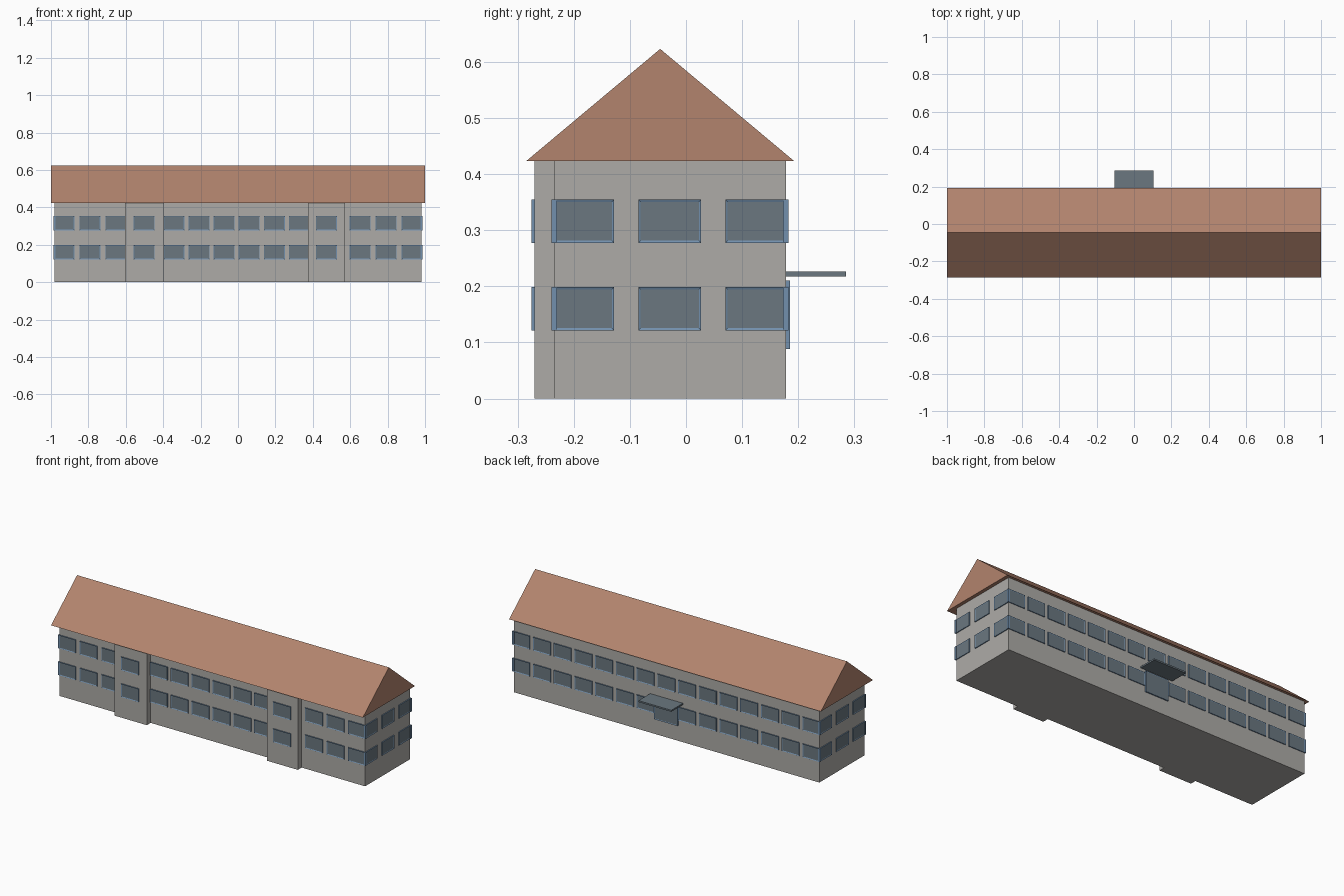
import bpy, bmesh
from mathutils import Matrix, Vector
from math import pi

cube = bpy.data.objects.get("Cube")
if cube:
    bpy.data.objects.remove(cube, do_unlink=True)


def material(name, rgb):
    m = bpy.data.materials.new(name)
    m.use_nodes = True
    color = (*rgb, 1)
    m.diffuse_color = color
    m.node_tree.nodes["Principled BSDF"].inputs["Base Color"].default_value = color
    return m


WALL = material("grey plaster", (0.42, 0.41, 0.39))
ROOF = material("terracotta tile", (0.45, 0.23, 0.155))
FRAME = material("blue frame", (0.17, 0.28, 0.42))
GLASS = material("dark glass", (0.145, 0.185, 0.215))


def finish(name, bm, mats):
    bmesh.ops.recalc_face_normals(bm, faces=bm.faces)
    mesh = bpy.data.meshes.new(name)
    bm.to_mesh(mesh)
    bm.free()
    for m in mats:
        mesh.materials.append(m)
    obj = bpy.data.objects.new(name, mesh)
    bpy.context.collection.objects.link(obj)
    return obj


def block(name, lo, hi, mat):
    lo, hi = Vector(lo), Vector(hi)
    bm = bmesh.new()
    bmesh.ops.create_cube(bm, size=1)
    bmesh.ops.scale(bm, vec=hi - lo, verts=bm.verts)
    bmesh.ops.translate(bm, vec=(lo + hi) / 2, verts=bm.verts)
    return finish(name, bm, [mat])


def pane(name, pos, width, height, angle):
    """Framed pane with recessed glass; faces -y before turning by angle."""
    bm = bmesh.new()
    bmesh.ops.create_cube(bm, size=1)
    bmesh.ops.scale(bm, vec=(width, 0.01, height), verts=bm.verts)
    bm.normal_update()
    front = min(bm.faces, key=lambda f: f.calc_center_median().y)
    bmesh.ops.inset_region(bm, faces=[front], thickness=0.006, depth=0)
    bmesh.ops.translate(bm, vec=(0, 0.002, 0), verts=front.verts)
    front.material_index = 1
    turn = Matrix.Translation(pos) @ Matrix.Rotation(angle, 4, "Z")
    bmesh.ops.transform(bm, matrix=turn, verts=bm.verts)
    return finish(name, bm, [FRAME, GLASS])


# Walls, with two projecting bays on the front
FRONT, BACK, SIDE, BAY, EAVE = -0.235, 0.178, 0.98, -0.27, 0.423
block("main_walls", (-SIDE, FRONT, 0), (SIDE, BACK, EAVE), WALL)
block("right_bay", (-0.604, BAY, 0), (-0.396, FRONT + 0.01, EAVE), WALL)
block("left_bay", (0.374, BAY, 0), (0.573, FRONT + 0.01, EAVE), WALL)

# Gabled roof prism
bm = bmesh.new()
gable = [bm.verts.new((-1, y, z)) for y, z in ((-0.285, EAVE), (0.193, EAVE), (-0.046, 0.623))]
end = bm.faces.new(gable)
new = bmesh.ops.extrude_face_region(bm, geom=[end], use_keep_orig=True)["geom"]
bmesh.ops.translate(bm, vec=(2, 0, 0), verts=[v for v in new if isinstance(v, bmesh.types.BMVert)])
finish("gable_roof", bm, [ROOF])

# Window rows on two floors
W, H = 0.112, 0.077
outer = [-0.931 + 0.139 * i for i in range(3)]
front_x = outer + [-x for x in outer] + [-0.342 + 0.134 * i for i in range(6)]
for floor, z in (("lower", 0.16), ("upper", 0.316)):
    for x in front_x:
        pane(floor + "_front_window", (x, FRONT, z), W, H, 0)
    for x in (-0.502, 0.472):
        pane(floor + "_bay_window", (x, BAY, z), W, H, 0)
    for i in range(-7, 8):
        if i or floor == "upper":
            pane(floor + "_back_window", (i * 0.133, BACK, z), W, H, pi)
    for y in (-0.184, -0.029, 0.126):
        pane(floor + "_left_window", (SIDE, y, z), W, H, pi / 2)
        pane(floor + "_right_window", (-SIDE, y, z), W, H, -pi / 2)

# Back entrance
pane("back_door", (0, BACK + 0.002, 0.149), 0.15, 0.122, pi)
block("door_canopy", (-0.105, BACK - 0.005, 0.217), (0.105, 0.285, 0.226), GLASS)
